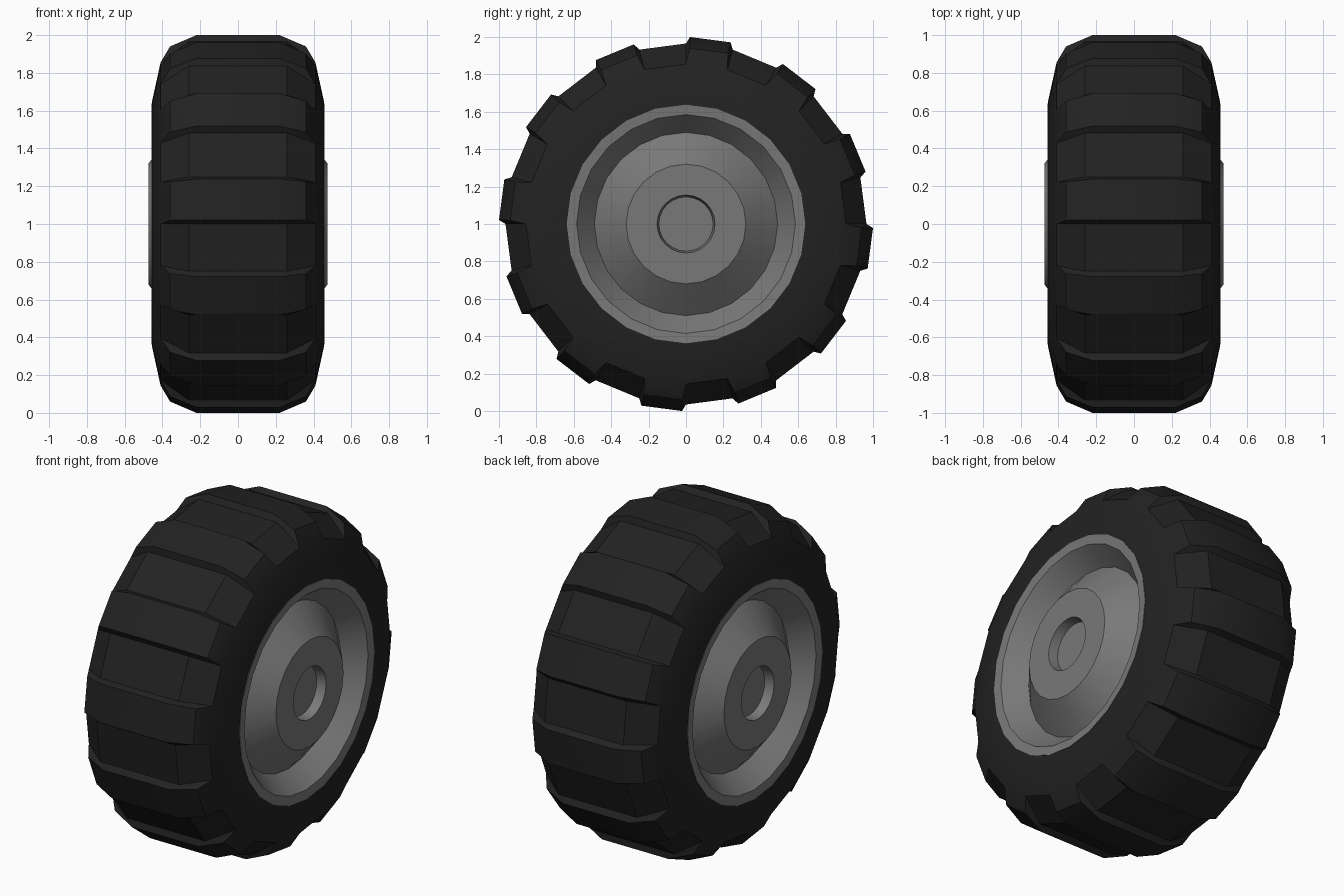
import bpy, bmesh, math

if "Cube" in bpy.data.objects:
    bpy.data.objects.remove(bpy.data.objects["Cube"])

SEG = 24
STEP = 2 * math.pi / SEG


def material(name, c):
    m = bpy.data.materials.new(name)
    m.diffuse_color = (c, c, c, 1)
    m.use_nodes = True
    m.node_tree.nodes["Principled BSDF"].inputs["Base Color"].default_value = m.diffuse_color
    return m


def polar(x, r, a):
    # Axle along x at height 1; angle runs from +z towards +y
    return (x, r * math.sin(a), 1 + r * math.cos(a))


def finish(name, bm, mat):
    bmesh.ops.recalc_face_normals(bm, faces=bm.faces)
    me = bpy.data.meshes.new(name)
    bm.to_mesh(me)
    bm.free()
    ob = bpy.data.objects.new(name, me)
    bpy.context.collection.objects.link(ob)
    me.materials.append(mat)
    bpy.ops.object.select_all(action='DESELECT')
    ob.select_set(True)
    bpy.context.view_layer.objects.active = ob
    bpy.ops.object.shade_smooth_by_angle(angle=math.radians(30))
    return ob


def mirrored(half):
    return [(-x, r) for x, r in half] + [(x, r) for x, r in reversed(half)]


rubber = material("black rubber", 0.016)
metal = material("grey metal", 0.19)

# Tyre: closed lathe, with a raised lug on every second tread segment
body = mirrored([(0.452, 0.60), (0.455, 0.65), (0.41, 0.855), (0.26, 0.965)])
lug = mirrored([(0.36, 0.94), (0.22, 1.0)])
INSET = math.radians(1.2)
bm = bmesh.new()
rings = [[bm.verts.new(polar(x, r, i * STEP)) for x, r in body] for i in range(SEG)]
for i in range(SEG):
    a, b = rings[i], rings[(i + 1) % SEG]
    n = len(body)
    for j in range(n):
        if i % 2 == 0 and 2 <= j <= 4:
            continue
        k = (j + 1) % n
        bm.faces.new((a[j], a[k], b[k], b[j]))
    if i % 2 == 0:
        la, lb = a[2:6], b[2:6]
        ta = [bm.verts.new(polar(x, r, i * STEP + INSET)) for x, r in lug]
        tb = [bm.verts.new(polar(x, r, (i + 1) * STEP - INSET)) for x, r in lug]
        for j in range(3):
            bm.faces.new((ta[j], ta[j + 1], tb[j + 1], tb[j]))
            bm.faces.new((la[j], la[j + 1], ta[j + 1], ta[j]))
            bm.faces.new((lb[j], tb[j], tb[j + 1], lb[j + 1]))
        for j in (0, 3):
            bm.faces.new((la[j], ta[j], tb[j], lb[j]))
finish("tyre", bm, rubber)

# Wheel rim: flange, dished groove, raised hub and recessed centre on both sides
half = [(0.42, 0.145), (0.475, 0.155), (0.475, 0.32), (0.335, 0.49),
        (0.452, 0.585), (0.457, 0.638), (0.44, 0.638)]
prof = mirrored(half)
bm = bmesh.new()
rings = [[bm.verts.new(polar(x, r, i * STEP)) for x, r in prof] for i in range(SEG)]
for i in range(SEG):
    a, b = rings[i], rings[(i + 1) % SEG]
    for j in range(len(prof) - 1):
        bm.faces.new((a[j], a[j + 1], b[j + 1], b[j]))
for j in (0, -1):
    bm.faces.new([ring[j] for ring in rings])
finish("wheel_rim", bm, metal)
